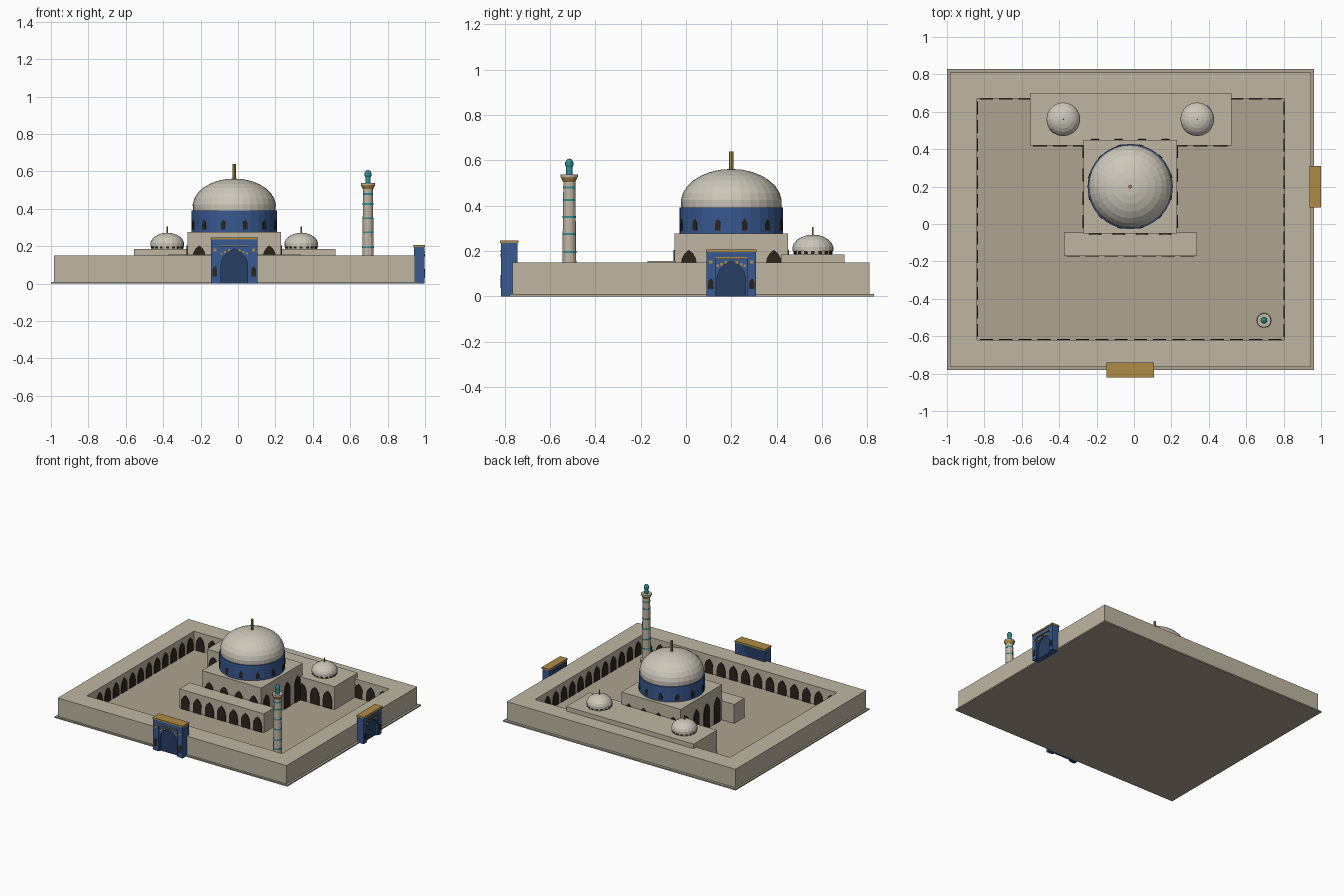
import bpy, bmesh
from math import sin, cos, pi, radians
from mathutils import Matrix, Vector

if "Cube" in bpy.data.objects:
    bpy.data.objects.remove(bpy.data.objects["Cube"])


def material(name, rgb):
    m = bpy.data.materials.new(name)
    m.diffuse_color = (*rgb, 1)
    m.use_nodes = True
    m.node_tree.nodes["Principled BSDF"].inputs["Base Color"].default_value = m.diffuse_color
    return m


STONE = material("stone", (0.52, 0.47, 0.37))
PAVING = material("paving", (0.42, 0.37, 0.28))
DOME = material("dome_stone", (0.60, 0.57, 0.49))
BLUE = material("blue_tile", (0.04, 0.10, 0.28))
NAVY = material("navy_tile", (0.02, 0.05, 0.13))
GOLD = material("gold", (0.42, 0.26, 0.06))
TEAL = material("teal", (0.03, 0.28, 0.29))
DARK = material("dark_opening", (0.025, 0.018, 0.012))


def finish(name, bm, mat, matrix=Matrix()):
    bmesh.ops.recalc_face_normals(bm, faces=bm.faces)
    me = bpy.data.meshes.new(name)
    bm.to_mesh(me)
    bm.free()
    me.materials.append(mat)
    ob = bpy.data.objects.new(name, me)
    ob.matrix_world = matrix
    bpy.context.collection.objects.link(ob)
    return ob


def boxes(name, mat, bounds, matrix=Matrix()):
    # each bound: x0, x1, y0, y1, z0, z1
    bm = bmesh.new()
    for x0, x1, y0, y1, z0, z1 in bounds:
        m = Matrix.Translation(((x0 + x1) / 2, (y0 + y1) / 2, (z0 + z1) / 2)) \
            @ Matrix.Diagonal((x1 - x0, y1 - y0, z1 - z0, 1))
        bmesh.ops.create_cube(bm, size=1, matrix=m)
    return finish(name, bm, mat, matrix)


def prisms(name, mat, outlines, y0, y1, matrix=Matrix()):
    # x-z outlines pushed through from y0 to y1
    bm = bmesh.new()
    for pts in outlines:
        f = bm.faces.new([bm.verts.new((x, y0, z)) for x, z in pts])
        ext = bmesh.ops.extrude_face_region(bm, geom=[f], use_keep_orig=True)
        bmesh.ops.translate(bm, vec=(0, y1 - y0, 0),
                            verts=[v for v in ext["geom"] if isinstance(v, bmesh.types.BMVert)])
    return finish(name, bm, mat, matrix)


def lathe(name, mat, profile, x, y, sides):
    bm = bmesh.new()
    rings = [[bm.verts.new((r * cos(2 * pi * i / sides), r * sin(2 * pi * i / sides), z))
              for i in range(sides)] for r, z in profile]
    for a, b in zip(rings, rings[1:]):
        for i in range(sides):
            j = (i + 1) % sides
            bm.faces.new((a[i], a[j], b[j], b[i]))
    bm.faces.new(rings[0])
    bm.faces.new(rings[-1])
    bmesh.ops.remove_doubles(bm, verts=bm.verts, dist=1e-5)
    return finish(name, bm, mat, Matrix.Translation((x, y, 0)))


def arch(cx, w, h, z0=0.0, rise=0.866):
    k = rise / 0.866
    s = h - rise * w
    right = [(-w / 2 + w * cos(radians(a)), s + k * w * sin(radians(a))) for a in (0, 20, 40, 60)]
    half = [(w / 2, z0)] + right
    left = [(-x, z) for x, z in reversed(half[:-1])]
    return [(cx + x, z) for x, z in half + left]


def facing(x, y, degrees):
    return Matrix.Translation((x, y, 0)) @ Matrix.Rotation(radians(degrees), 4, "Z")


def arcade(name, x, y, degrees, length, n, w, h):
    step = length / n
    outs = [arch((i - (n - 1) / 2) * step, w, h, 0.004) for i in range(n)]
    prisms(name, DARK, outs, -0.005, 0.002, facing(x, y, degrees))


# paved base and perimeter wall ring
boxes("base_paving", PAVING, [(-1, 0.962, -0.78, 0.83, 0, 0.01)])
OUT, INN = (-0.985, 0.945, -0.765, 0.81), (-0.84, 0.805, -0.62, 0.67)
bm = bmesh.new()
loops = []
for (x0, x1, y0, y1), z in ((OUT, 0.003), (OUT, 0.15), (INN, 0.15), (INN, 0.003)):
    loops.append([bm.verts.new((x, y, z)) for x, y in ((x0, y0), (x1, y0), (x1, y1), (x0, y1))])
for k in range(4):
    a, b = loops[k], loops[(k + 1) % 4]
    for i in range(4):
        bm.faces.new((a[i], a[(i + 1) % 4], b[(i + 1) % 4], b[i]))
finish("perimeter_wall", bm, STONE)

# arcades on the inner faces of the wall
mx, my = -0.0175, 0.025
arcade("front_wall_arches", mx, -0.62, 180, 1.645, 16, 0.07, 0.12)
arcade("back_wall_arches", mx, 0.67, 0, 1.645, 16, 0.07, 0.12)
arcade("left_wall_arches", -0.84, my, 90, 1.29, 13, 0.07, 0.12)
arcade("right_wall_arches", 0.805, my, -90, 1.29, 13, 0.07, 0.12)

# halls
CX, CY = -0.02, 0.2
boxes("main_hall", STONE, [(CX - 0.25, CX + 0.25, CY - 0.25, CY + 0.25, 0.003, 0.277)])
for label, dx, dy, ang in (("front", 0, -0.25, 0), ("right", 0.25, 0, 90),
                           ("back", 0, 0.25, 180), ("left", -0.25, 0, -90)):
    arcade("main_hall_arches_" + label, CX + dx, CY + dy, ang, 0.5, 4, 0.07, 0.205)
boxes("rear_hall", STONE, [(-0.555, 0.52, 0.42, 0.70, 0.003, 0.185)])
arcade("rear_hall_arches", CX, 0.42, 0, 1.07, 10, 0.075, 0.14)
boxes("front_portico", STONE, [(-0.375, 0.337, -0.17, -0.045, 0.003, 0.155)])
arcade("front_portico_arches", CX, -0.17, 0, 0.71, 7, 0.072, 0.12)


def dome_profile(r, z0, z1, rings):
    angs = [radians(-8 + 98 * i / rings) for i in range(rings + 1)]
    h = (z1 - z0) / (1 + sin(radians(8)))
    return [(max(r * cos(a), 0), z1 - h + h * sin(a)) for a in angs]


def ring_windows(name, x, y, n, offset, radius, pts, depth):
    for i in range(n):
        prisms(f"{name}_{i + 1}", DARK, [pts], -radius - depth, -radius + 0.015,
               facing(x, y, offset + 360 * i / n))


# main dome
lathe("main_drum", BLUE, [(0.228, 0.275), (0.228, 0.392)], CX, CY, 32)
ring_windows("drum_window", CX, CY, 12, 15, 0.226, [(x, z + 0.26) for x, z in arch(0, 0.025, 0.08, 0.03)], 0.004)
lathe("main_dome", DOME, dome_profile(0.223, 0.392, 0.562, 8), CX, CY, 32)
lathe("main_finial", GOLD, [(0.010, 0.55), (0.010, 0.64)], CX, CY, 8)

# two small domes
for side, s in (("left", -1), ("right", 1)):
    x, y = CX + s * 0.358, 0.56
    lathe(side + "_small_drum", STONE, [(0.084, 0.183), (0.084, 0.205)], x, y, 20)
    ring_windows(side + "_small_window", x, y, 16, 0, 0.083,
                 [(-0.008, 0.187), (0.008, 0.187), (0.008, 0.198), (0, 0.203), (-0.008, 0.198)], 0.003)
    lathe(side + "_small_dome", DOME, dome_profile(0.091, 0.2, 0.272, 6), x, y, 20)
    lathe(side + "_small_finial", GOLD, [(0.004, 0.265), (0.004, 0.306)], x, y, 6)

# minaret
X, Y = 0.695, -0.515
lathe("minaret_shaft", STONE, [(0.040, 0.003), (0.040, 0.04), (0.032, 0.05), (0.026, 0.52)], X, Y, 12)
for i, z in enumerate((0.12, 0.19, 0.27, 0.345, 0.42, 0.475)):
    r = 0.0335 - 0.0128 * z
    lathe(f"minaret_band_{i + 1}", TEAL, [(r, z), (r, z + 0.01)], X, Y, 12)
lathe("minaret_bracket", GOLD, [(0.027, 0.505), (0.037, 0.525), (0.037, 0.53)], X, Y, 12)
lathe("minaret_balcony", STONE, [(0.038, 0.527), (0.038, 0.537)], X, Y, 12)
lathe("minaret_lantern", TEAL, [(0.014, 0.53), (0.014, 0.57), (0.018, 0.578), (0.018, 0.592),
                                (0.011, 0.603), (0, 0.608)], X, Y, 12)


# gates: local front face at y = 0, body behind it
def gate(name, m, hw, h, depth):
    rw, rh = hw * 0.64, h * 0.80
    boxes(name + "_core", NAVY, [(-hw + 0.003, hw - 0.003, 0.022, depth, 0, h - 0.012)], m)
    notch = [(-hw, 0), (-rw, 0), (-rw, rh), (rw, rh), (rw, 0), (hw, 0), (hw, h - 0.01), (-hw, h - 0.01)]
    prisms(name + "_surround", BLUE, [notch], 0.004, 0.024, m)
    boxes(name + "_body", BLUE, [(-hw, hw, 0.024, depth, 0, h - 0.01)], m)
    opening = list(reversed(arch(0, rw * 1.8, rh * 0.94, 0, 0.6)))
    spandrel = [(-rw, 0)] + opening + [(rw, 0), (rw, rh), (-rw, rh)]
    prisms(name + "_arch", BLUE, [spandrel], 0.012, 0.023, m)
    boxes(name + "_cap", GOLD, [(-hw - 0.002, hw + 0.002, 0, depth + 0.003, h - 0.012, h)], m)
    trim = [(-rw, rw, 0.001, 0.008, rh, rh + 0.007)]
    for s in (-1, 1):
        c = s * hw * 0.83
        trim.append((c - 0.008, c + 0.008, 0.001, 0.008, h * 0.70, h * 0.76))
        for k in (0.35, 0.62, 0.85):
            z = rh * (1.0 - 0.18 * k)
            trim.append((s * rw * k - 0.006, s * rw * k + 0.006, 0.008, 0.016, z - 0.012, z))
    boxes(name + "_trim", GOLD, trim, m)
    niches = [[(x, z + h * 0.15) for x, z in arch(s * hw * 0.83, 0.024, h * 0.23)] for s in (-1, 1)]
    prisms(name + "_niches", DARK, niches, 0.001, 0.008, m)


gate("front_gate", facing(CX, -0.82, 0), 0.125, 0.247, 0.077)
gate("right_gate", facing(1.0, CY, 90), 0.109, 0.207, 0.06)
